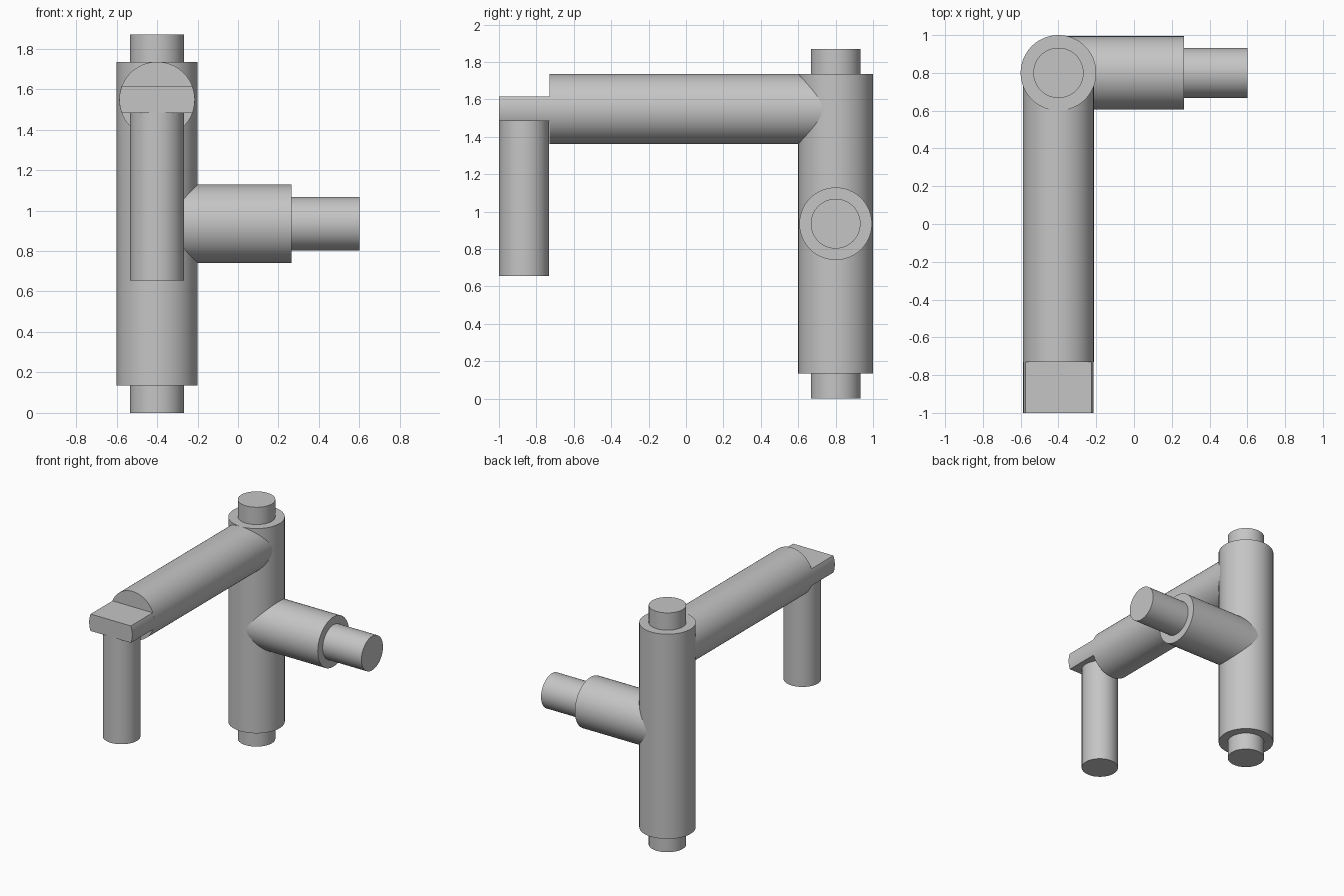
import bpy, bmesh, math
from mathutils import Vector

cube = bpy.data.objects.get("Cube")
if cube:
    bpy.data.objects.remove(cube, do_unlink=True)

# One grey material
grey = bpy.data.materials.new("plain_grey")
grey.use_nodes = True
colour = (0.56, 0.56, 0.56, 1)
grey.diffuse_color = colour
grey.node_tree.nodes["Principled BSDF"].inputs["Base Color"].default_value = colour


def rod(name, start, end, radius, slab=None):
    """Capped cylinder from start to end; slab trims it between two heights."""
    start, end = Vector(start), Vector(end)
    axis = end - start
    bm = bmesh.new()
    bmesh.ops.create_cone(bm, cap_ends=True, segments=96, radius1=radius,
                          radius2=radius, depth=axis.length)
    turn = Vector((0, 0, 1)).rotation_difference(axis).to_matrix()
    bmesh.ops.rotate(bm, matrix=turn, verts=bm.verts)
    bmesh.ops.translate(bm, vec=(start + end) / 2, verts=bm.verts)
    if slab:
        for height, direction in zip(slab, (-1, 1)):
            cut = bmesh.ops.bisect_plane(
                bm, geom=bm.verts[:] + bm.edges[:] + bm.faces[:],
                plane_co=(0, 0, height), plane_no=(0, 0, direction), clear_outer=True)
            edges = [e for e in cut["geom_cut"] if isinstance(e, bmesh.types.BMEdge)]
            bmesh.ops.holes_fill(bm, edges=edges)
        bmesh.ops.recalc_face_normals(bm, faces=bm.faces)
    mesh = bpy.data.meshes.new(name)
    bm.to_mesh(mesh)
    bm.free()
    mesh.materials.append(grey)
    obj = bpy.data.objects.new(name, mesh)
    bpy.context.collection.objects.link(obj)
    bpy.ops.object.select_all(action='DESELECT')
    obj.select_set(True)
    bpy.context.view_layer.objects.active = obj
    bpy.ops.object.shade_smooth_by_angle(angle=math.radians(30))
    return obj


PX, PY = -0.4, 0.8        # post axis
PIN = 0.133               # radius shared by all pins
BRANCH_Z = 0.935
ARM_Z, ARM_R = 1.548, 0.187
SHOULDER = -0.73          # where the arm steps down to its tab
TAB = (1.483, 1.615)

# Upright post with a pin at each end
rod("post", (PX, PY, 0.135), (PX, PY, 1.735), 0.2)
rod("bottom_pin", (PX, PY, 0), (PX, PY, 0.2), PIN)
rod("top_pin", (PX, PY, 1.67), (PX, PY, 1.87), PIN)

# Side branch with its pin
rod("side_branch", (PX, PY, BRANCH_Z), (0.265, PY, BRANCH_Z), 0.194)
rod("side_pin", (0.2, PY, BRANCH_Z), (0.6, PY, BRANCH_Z), PIN)

# Long arm, its flattened end tab and the hanging pin
rod("arm", (PX, SHOULDER, ARM_Z), (PX, PY, ARM_Z), ARM_R)
rod("arm_tab", (PX, -1, ARM_Z), (PX, SHOULDER + 0.05, ARM_Z), ARM_R - 0.0005, TAB)
rod("hanging_pin", (PX, -0.866, 0.655), (PX, -0.866, 1.52), PIN)
